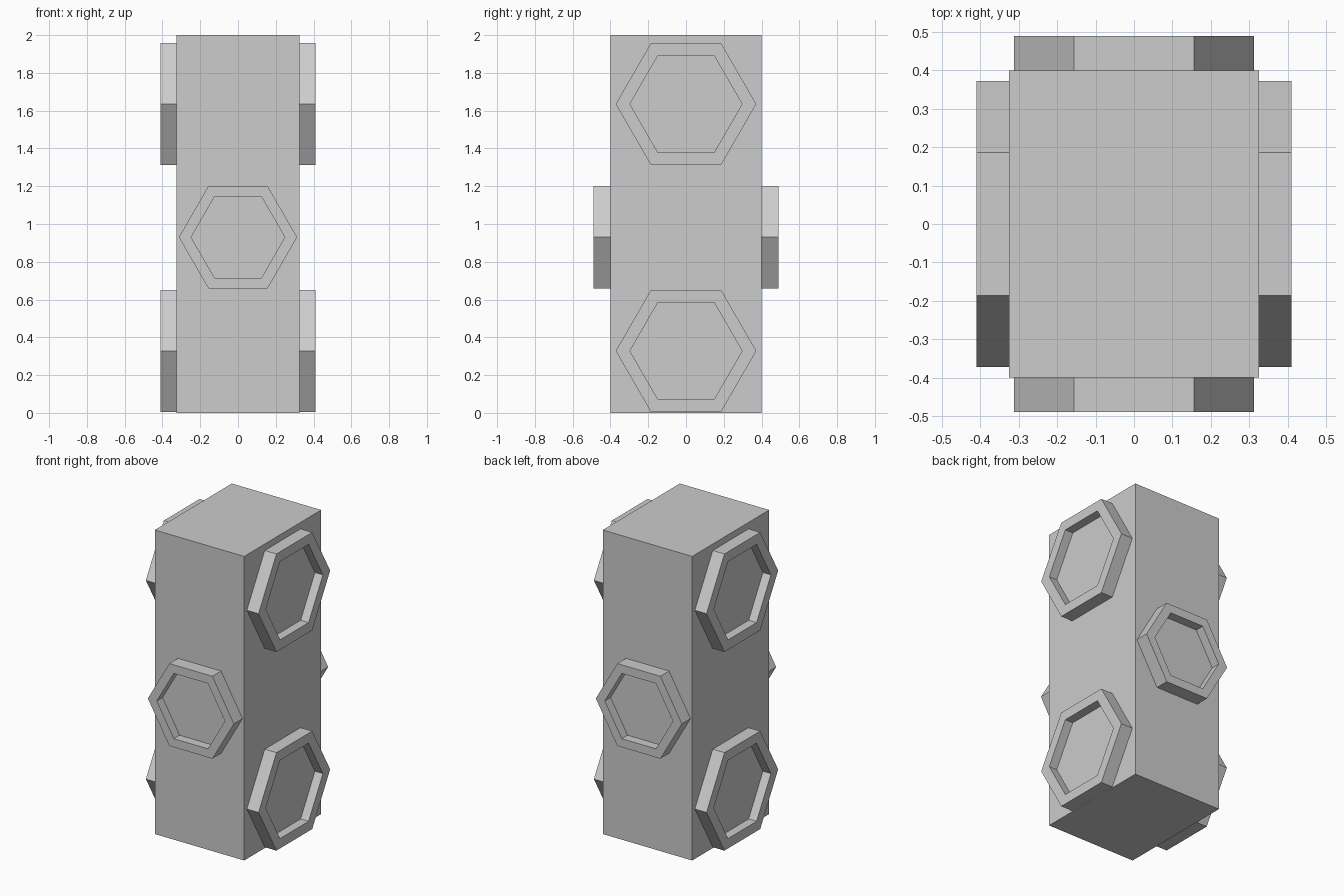
import bpy
import bmesh
from math import cos, sin, pi

cube = bpy.data.objects.get("Cube")
if cube:
    bpy.data.objects.remove(cube, do_unlink=True)

grey = bpy.data.materials.new("plain_grey")
grey.use_nodes = True
color = (0.604, 0.604, 0.604, 1)
grey.diffuse_color = color
grey.node_tree.nodes["Principled BSDF"].inputs["Base Color"].default_value = color

HALF_X, HALF_Y, HEIGHT = 0.325, 0.40, 2.0


def add_object(name, bm):
    bmesh.ops.recalc_face_normals(bm, faces=bm.faces)
    mesh = bpy.data.meshes.new(name)
    bm.to_mesh(mesh)
    bm.free()
    mesh.materials.append(grey)
    obj = bpy.data.objects.new(name, mesh)
    bpy.context.collection.objects.link(obj)
    return obj


def hex_socket(name, radius, inner, depth, recess, location, turn):
    """Six-sided boss facing -y with a sunken hexagonal face."""
    bm = bmesh.new()
    profile = [(radius, 0), (radius, depth), (inner, depth), (inner, depth - recess)]
    loops = [[bm.verts.new((r * cos(i * pi / 3), -d, r * sin(i * pi / 3)))
              for i in range(6)] for r, d in profile]
    for a, b in zip(loops, loops[1:]):
        for i in range(6):
            j = (i + 1) % 6
            bm.faces.new((a[i], a[j], b[j], b[i]))
    bm.faces.new(loops[0])
    bm.faces.new(loops[-1])
    obj = add_object(name, bm)
    obj.location = location
    obj.rotation_euler.z = turn


# Main block
bm = bmesh.new()
bmesh.ops.create_cube(bm, size=1)
bmesh.ops.scale(bm, vec=(2 * HALF_X, 2 * HALF_Y, HEIGHT), verts=bm.verts)
body = add_object("body", bm)
body.location.z = HEIGHT / 2

# One small socket on the front and the back
for side, sign, turn in (("front", -1, 0), ("back", 1, pi)):
    hex_socket(side + "_socket", 0.313, 0.248, 0.09, 0.06,
               (0, sign * HALF_Y, 0.93), turn)

# Two large sockets on each side
for side, sign in (("left", 1), ("right", -1)):
    for level, z in (("upper", 1.635), ("lower", 0.328)):
        hex_socket(f"{side}_{level}_socket", 0.372, 0.297, 0.085, 0.058,
                   (sign * HALF_X, 0, z), sign * pi / 2)
